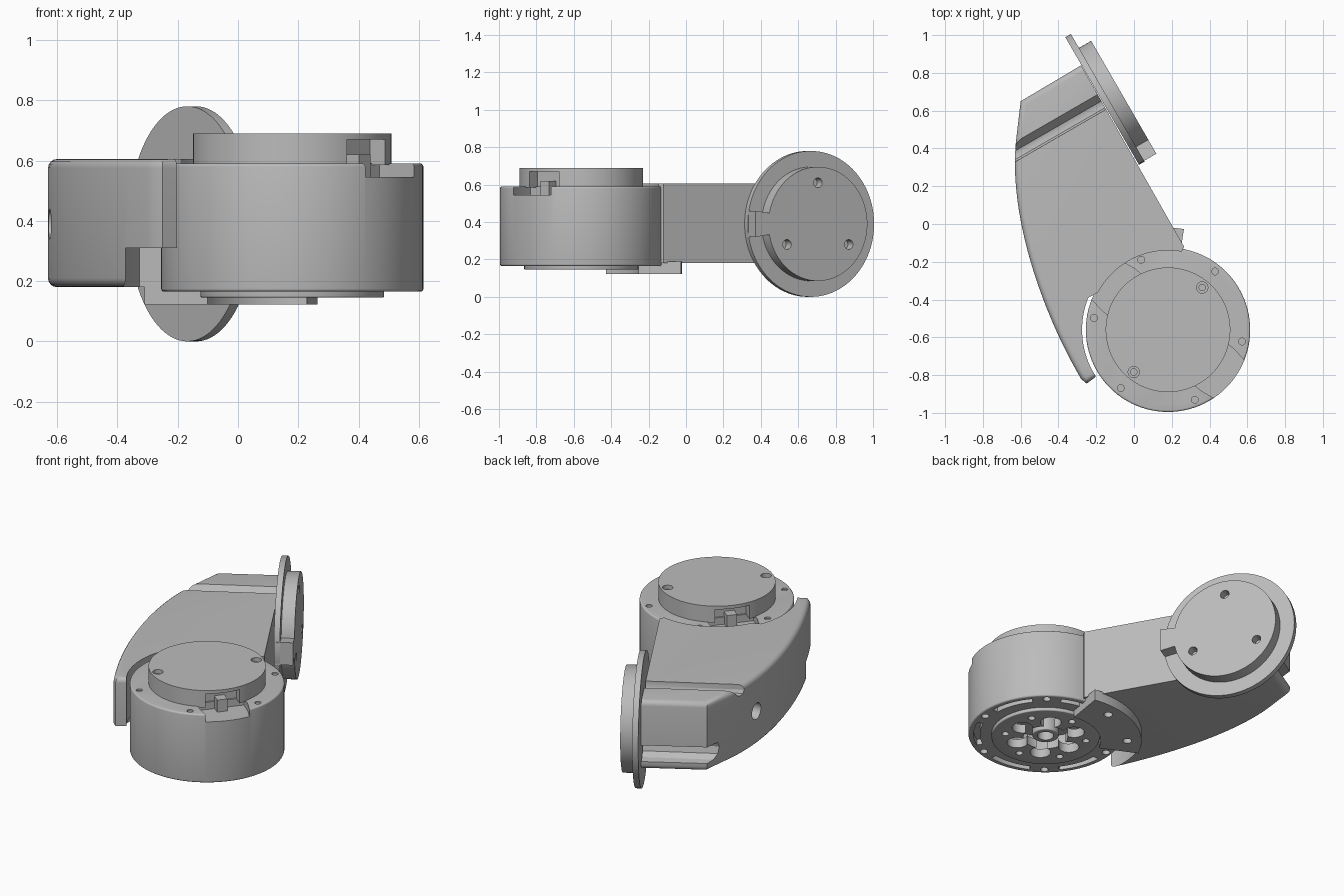
import bpy, bmesh
from math import radians, cos, sin, hypot
from mathutils import Matrix, Vector
from mathutils.geometry import interpolate_bezier

cube = bpy.data.objects.get("Cube")
if cube:
    bpy.data.objects.remove(cube, do_unlink=True)

grey = bpy.data.materials.new("machined_grey")
grey.use_nodes = True
COLOUR = (0.5, 0.5, 0.5, 1)
grey.diffuse_color = COLOUR
for node in grey.node_tree.nodes:
    if node.type == 'BSDF_PRINCIPLED':
        node.inputs["Base Color"].default_value = COLOUR

DRUM = Vector((0.18, -0.56))
C30, S30 = cos(radians(30)), sin(radians(30))
AT_DRUM = Matrix.Translation((DRUM.x, DRUM.y, 0))


def axes(x, y, z, origin=(0, 0, 0)):
    m = Matrix((x, y, z)).transposed().to_4x4()
    m.translation = origin
    return m


# Flange frame: local z points out of the flange, local x towards its key
AT_FLANGE = axes((S30, -C30, 0), (0, 0, -1), (C30, S30, 0), (-0.165, 0.653, 0.39))
# Arm frame: local x runs along the flange, local y is up
AT_ARM = axes((-S30, C30, 0), (0, 0, 1), (C30, S30, 0))


def circle(r, x=0, y=0, n=96):
    return [(x + r * cos(radians(360 * i / n)), y + r * sin(radians(360 * i / n))) for i in range(n)]


def arc(r, a0, a1, n=20):
    return [(r * cos(radians(a0 + (a1 - a0) * i / n)), r * sin(radians(a0 + (a1 - a0) * i / n)))
            for i in range(n + 1)]


def sector(r0, r1, a0, a1):
    return arc(r1, a0, a1) + arc(r0, a1, a0)


def polar(r, a):
    return r * cos(radians(a)), r * sin(radians(a))


def prism(name, pts, z0, z1, matrix=AT_DRUM, bevel=0, rule=lambda p: True):
    """Extrude an outline, optionally rounding its top and bottom edges."""
    bm = bmesh.new()
    face = bm.faces.new([bm.verts.new((x, y, z0)) for x, y in pts])
    top = bmesh.ops.extrude_face_region(bm, geom=[face])
    bmesh.ops.translate(bm, vec=(0, 0, z1 - z0),
                        verts=[v for v in top["geom"] if isinstance(v, bmesh.types.BMVert)])
    bmesh.ops.recalc_face_normals(bm, faces=bm.faces)
    if bevel:
        edges = [e for e in bm.edges if abs(e.verts[0].co.z - e.verts[1].co.z) < 1e-5
                 and rule((e.verts[0].co + e.verts[1].co) / 2)]
        bmesh.ops.bevel(bm, geom=edges, offset=bevel, segments=4, profile=0.5, affect='EDGES')
    bm.transform(matrix)
    mesh = bpy.data.meshes.new(name)
    bm.to_mesh(mesh)
    bm.free()
    mesh.materials.append(grey)
    ob = bpy.data.objects.new(name, mesh)
    bpy.context.collection.objects.link(ob)
    return ob


def cut(ob, pts, z0, z1, matrix=AT_DRUM):
    tool = prism("cutter", pts, z0, z1, matrix)
    tool.hide_render = True
    mod = ob.modifiers.new("cut", 'BOOLEAN')
    mod.operation, mod.solver, mod.object = 'DIFFERENCE', 'EXACT', tool
    bpy.context.view_layer.objects.active = ob
    bpy.ops.object.modifier_apply(modifier=mod.name)
    bpy.data.objects.remove(tool, do_unlink=True)


def spin(angle):
    return AT_DRUM @ Matrix.Rotation(radians(angle), 4, 'Z')


# Drum with its cap and lower hub
drum = prism("drum", circle(0.435), 0.165, 0.59, bevel=0.01)
cap = prism("drum_cap", circle(0.33), 0.585, 0.69)
hub = prism("lower_hub", circle(0.305), 0.145, 0.2, bevel=0.006)

# Key notches on opposite sides of the drum rim
for a in (-39, 141):
    cut(drum, [(0.26, -0.14), (0.34, -0.14), (0.47, -0.12), (0.47, 0.12), (0.34, 0.14), (0.26, 0.14)],
        0.545, 0.7, spin(a))
    cut(cap, [(0.25, -0.1), (0.36, -0.1), (0.36, 0.1), (0.25, 0.1)], 0.5, 0.67, spin(a))
    prism("drum_key", [(0.24, -0.03), (0.31, -0.03), (0.31, 0.03), (0.24, 0.03)], 0.54, 0.62, spin(a))

# Countersunk cap screws
for a in (51, 231):
    x, y = polar(0.288, a)
    cut(cap, circle(0.03, x, y, 24), 0.665, 0.75)
    cut(cap, circle(0.017, x, y, 24), 0.61, 0.75)

# Rim screws, underside slots and holes
cut(drum, circle(0.255), 0.1, 0.3)
for k in range(6):
    a = 51 + 60 * k
    x, y = polar(0.397, a)
    cut(drum, circle(0.018, x, y, 20), 0.58, 0.65)
    cut(drum, circle(0.022, x, y, 20), 0.1, 0.2)
    cut(drum, sector(0.37, 0.405, a + 12, a + 48), 0.1, 0.2)

# Flower-shaped opening in the hub
cut(hub, circle(0.125), 0.1, 0.3)
for k in range(6):
    x, y = polar(0.17, 60 * k)
    cut(hub, circle(0.058, x, y, 32), 0.1, 0.3)
    x, y = polar(0.23, 60 * k + 30)
    cut(hub, circle(0.02, x, y, 20), 0.1, 0.3)
hub_core = prism("hub_core", circle(0.075, n=48), 0.155, 0.32, bevel=0.006)
cut(hub_core, circle(0.045, n=32), 0.1, 0.25)

# Arm: curved outer side, hollowed around the drum, straight flange side
curve = interpolate_bezier(Vector((-0.62, 0.48)), Vector((-0.68, 0.05)),
                           Vector((-0.47, -0.5)), Vector((-0.28, -0.82)), 28)
outline = [(-0.28, 0.84), (-0.6, 0.65)] + [(p.x, p.y) for p in curve] + [(-0.25, -0.845)]
outline += [(DRUM.x + x, DRUM.y + y) for x, y in arc(0.455, 213, 158) + arc(0.42, 152, 80)]
outline.append((0.265, -0.12))


def outer_side(p):
    return p.x * C30 + p.y * S30 < 0.05 and hypot(p.x - DRUM.x, p.y - DRUM.y) > 0.47


arm = prism("arm", outline, 0.18, 0.605, Matrix(), 0.03, outer_side)

# Channel across the top, cove under the rear end, relief under the tip
channel = [(0.6, 0.7), (0.6, 0.575), (0.61, 0.555), (0.63, 0.55), (0.65, 0.555), (0.69, 0.605), (0.7, 0.7)]
cove = [(0.9, 0.33), (0.79, 0.33), (0.78, 0.3), (0.79, 0.26), (0.82, 0.235), (0.9, 0.225)]
cut(arm, channel, -1, 1, AT_ARM)
cut(arm, cove, -1, 1, AT_ARM)
cut(arm, sector(0.3, 0.56, 155, 240), 0, 0.31)

# Cable hole in the outer side
SIDE = axes((0, 1, 0), (0, 0, 1), (1, 0, 0), (-0.62, 0.2, 0.39))
cut(arm, circle(0.05, n=32), -0.1, 0.15, SIDE)

# Plate under the joint between drum and arm
plate = prism("joint_plate", sector(0.31, 0.54, 81, 155), 0.122, 0.19)
for a in (100, 140):
    x, y = polar(0.46, a)
    cut(plate, circle(0.025, x, y, 24), 0.1, 0.165)

# Side flange with boss, key and three holes
prism("flange", circle(0.39), -0.004, 0.03, AT_FLANGE)
boss = prism("flange_boss", circle(0.305), 0.025, 0.105, AT_FLANGE)
for a in (30, 150, 270):
    x, y = polar(0.22, a)
    cut(boss, circle(0.026, x, y, 24), 0.05, 0.2, AT_FLANGE)
prism("flange_key", [(0.28, -0.055), (0.385, -0.07), (0.385, 0.07), (0.28, 0.055)], 0, 0.105, AT_FLANGE)

# Smooth curved sides, keep the edges crisp
for ob in list(bpy.context.scene.objects):
    if ob.type == 'MESH' and grey.name in ob.data.materials:
        bpy.ops.object.select_all(action='DESELECT')
        ob.select_set(True)
        bpy.context.view_layer.objects.active = ob
        bpy.ops.object.shade_smooth_by_angle(angle=radians(30))
